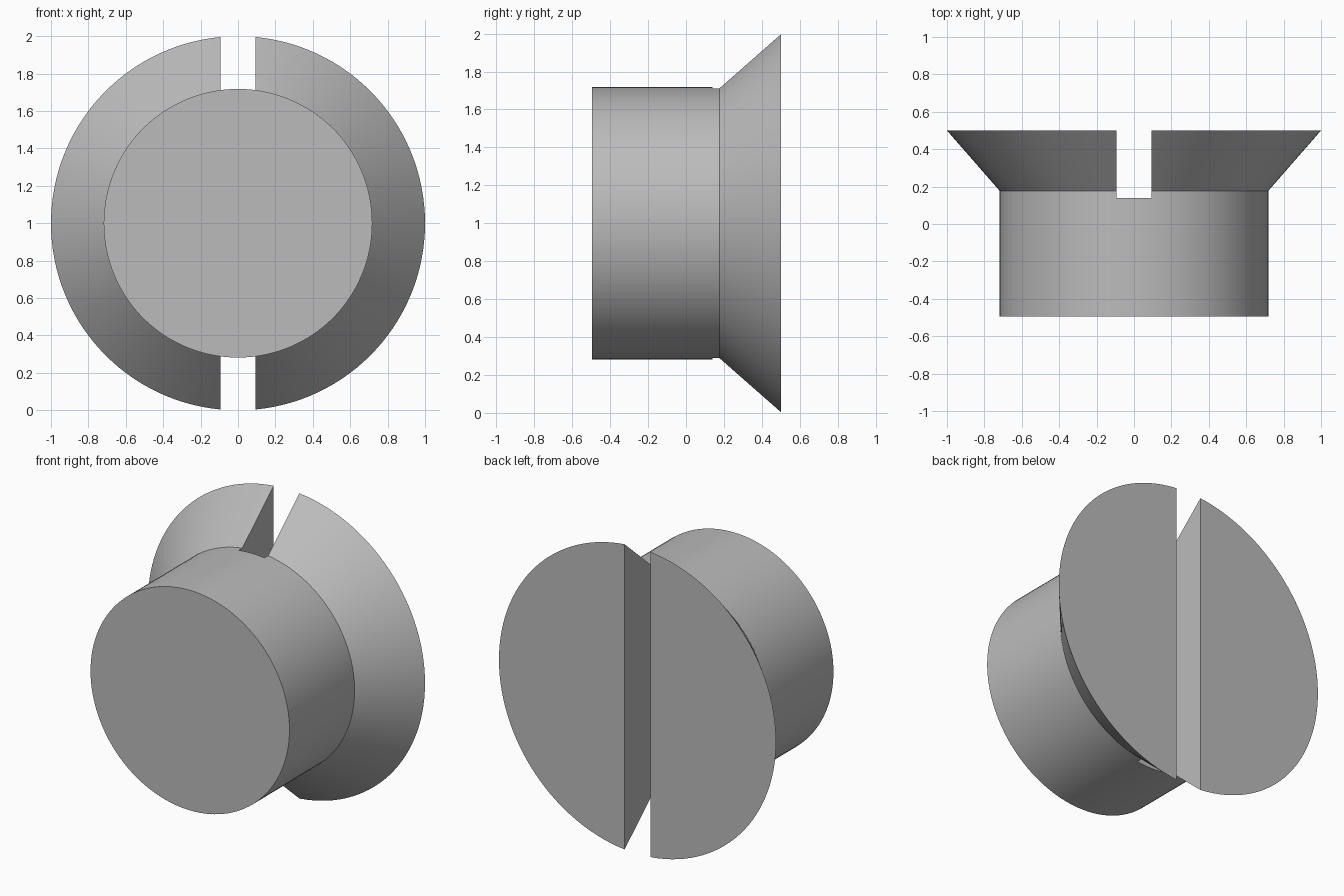
import bpy, bmesh, math
from mathutils import Matrix, Vector

cube = bpy.data.objects.get("Cube")
if cube:
    bpy.data.objects.remove(cube, do_unlink=True)

# Plain grey metal
grey = bpy.data.materials.new("grey_metal")
grey.use_nodes = True
colour = (0.5, 0.5, 0.5, 1)
grey.diffuse_color = colour
grey.node_tree.nodes["Principled BSDF"].inputs["Base Color"].default_value = colour


def add_object(name, bm):
    bmesh.ops.recalc_face_normals(bm, faces=bm.faces)
    mesh = bpy.data.meshes.new(name)
    bm.to_mesh(mesh)
    bm.free()
    mesh.materials.append(grey)
    obj = bpy.data.objects.new(name, mesh)
    bpy.context.collection.objects.link(obj)
    return obj


# Shank and flared head turned from one profile of (radius, y) around the y axis
SIDES = 128
profile = [(0.718, -0.495), (0.718, 0.177), (1.0, 0.5)]
bm = bmesh.new()
rings = []
for radius, y in profile:
    angles = [2 * math.pi * i / SIDES for i in range(SIDES)]
    rings.append([bm.verts.new((radius * math.cos(a), y, 1 + radius * math.sin(a)))
                  for a in angles])
for low, high in zip(rings, rings[1:]):
    for i in range(SIDES):
        j = (i + 1) % SIDES
        bm.faces.new((low[i], low[j], high[j], high[i]))
bm.faces.new(rings[0])
bm.faces.new(rings[-1])
screw = add_object("slotted_screw", bm)

# Straight slot through the full height of the head
bm = bmesh.new()
bmesh.ops.create_cube(bm, size=1, matrix=Matrix.Translation(Vector((0, 0.44, 1)))
                      @ Matrix.Diagonal((0.186, 0.6, 2.4, 1)))
cutter = add_object("slot_cutter", bm)
cutter.hide_render = True

cut = screw.modifiers.new("slot", "BOOLEAN")
cut.operation = "DIFFERENCE"
cut.solver = "EXACT"
cut.object = cutter

bpy.ops.object.select_all(action="DESELECT")
screw.select_set(True)
bpy.context.view_layer.objects.active = screw
bpy.ops.object.modifier_apply(modifier=cut.name)
bpy.data.objects.remove(cutter, do_unlink=True)
bpy.ops.object.shade_smooth_by_angle(angle=math.radians(30))
